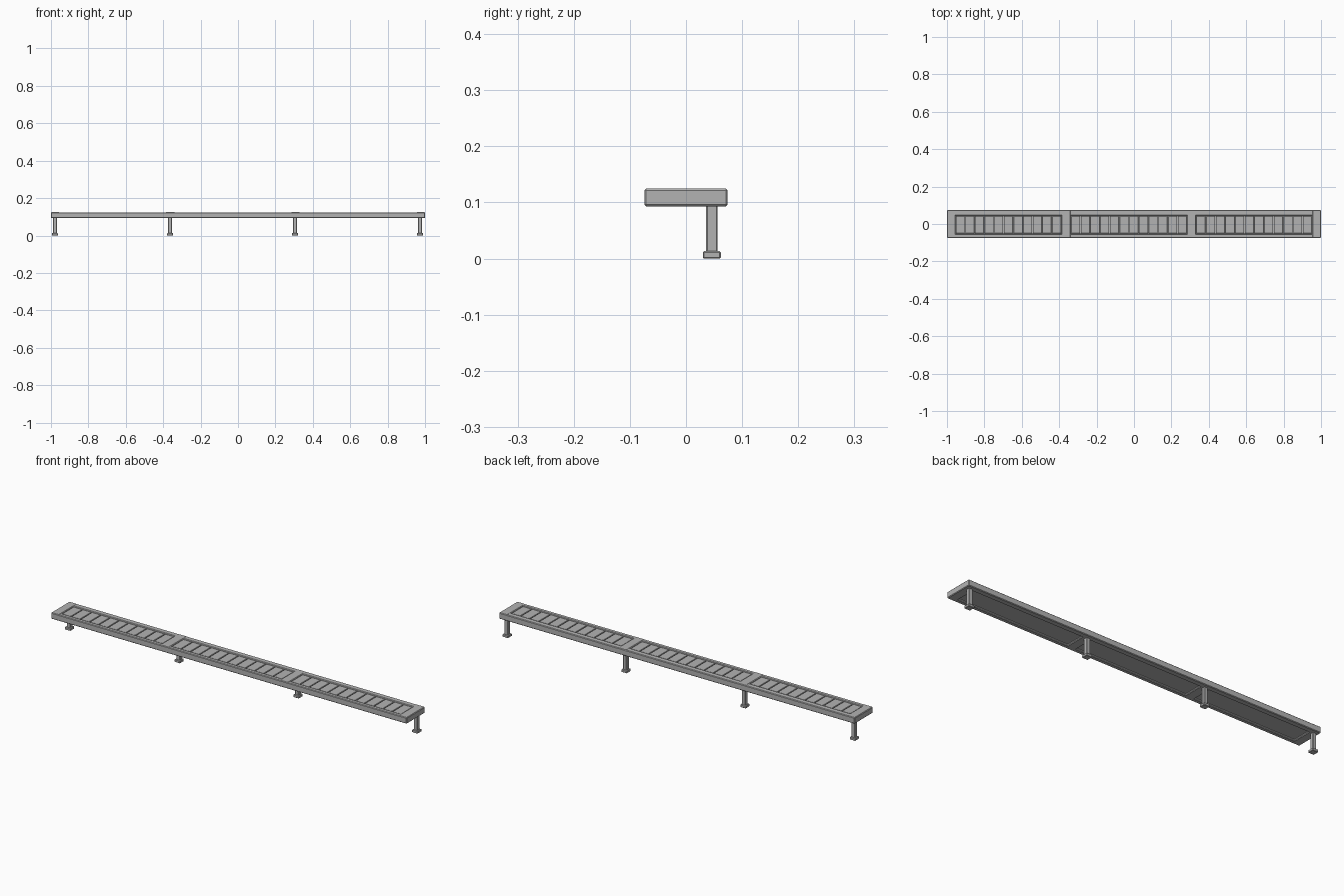
import bpy

# Remove the default object
cube = bpy.data.objects.get("Cube")
if cube:
    bpy.data.objects.remove(cube, do_unlink=True)

grey = bpy.data.materials.new("weathered_grey")
grey.use_nodes = True
grey.diffuse_color = (0.45, 0.45, 0.45, 1)
grey.node_tree.nodes["Principled BSDF"].inputs["Base Color"].default_value = (0.45, 0.45, 0.45, 1)


def block(name, x, y, z, bevel=0.0):
    """Box between (min, max) pairs, with an optional chamfer."""
    bpy.ops.mesh.primitive_cube_add(size=1, location=[(a + b) / 2 for a, b in (x, y, z)])
    obj = bpy.context.object
    obj.name = name
    obj.scale = [b - a for a, b in (x, y, z)]
    bpy.ops.object.transform_apply(location=False, rotation=False, scale=True)
    obj.data.materials.append(grey)
    if bevel:
        mod = obj.modifiers.new("chamfer", 'BEVEL')
        mod.width = bevel
        mod.segments = 1
    return obj


HALF = 0.074
BOTTOM, TOP = 0.093, 0.124
INNER_Y = (-0.053, 0.045)

# Long side rails
block("front_rail", (-0.998, 0.998), (-HALF, INNER_Y[0]), (BOTTOM, TOP), 0.003)
block("back_rail", (-0.998, 0.998), (INNER_Y[1], HALF), (BOTTOM, TOP), 0.003)

# Cross beams at the ends and over the middle posts
beams = [(-1, -0.955), (-0.388, -0.338), (0.284, 0.332), (0.953, 1)]
for i, span in enumerate(beams):
    block(f"cross_beam_{i + 1}", span, (-HALF, HALF), (BOTTOM, TOP + 0.0005), 0.003)

# Slats filling each bay, slightly below the rails
GAP = 0.004
for bay, count in enumerate((11, 12, 12)):
    start, end = beams[bay][1], beams[bay + 1][0]
    step = (end - start) / count
    for i in range(count):
        x = start + i * step
        block(f"slat_{bay + 1}_{i + 1}", (x + GAP / 2, x + step - GAP / 2),
              (INNER_Y[0] + 0.003, INNER_Y[1] - 0.003), (0.105, 0.121), 0.001)

# Thin panel closing the gaps under the slats
block("under_panel", (-0.96, 0.96), (INNER_Y[0] - 0.002, INNER_Y[1] + 0.002), (0.101, 0.112))

# Posts with feet, all along the back edge
for i, x in enumerate((-0.979, -0.363, 0.305, 0.973)):
    block(f"post_{i + 1}", (x - 0.01, x + 0.01), (0.036, 0.056), (0.01, 0.1), 0.002)
    block(f"post_foot_{i + 1}", (x - 0.016, x + 0.016), (0.03, 0.062), (0, 0.013), 0.002)
